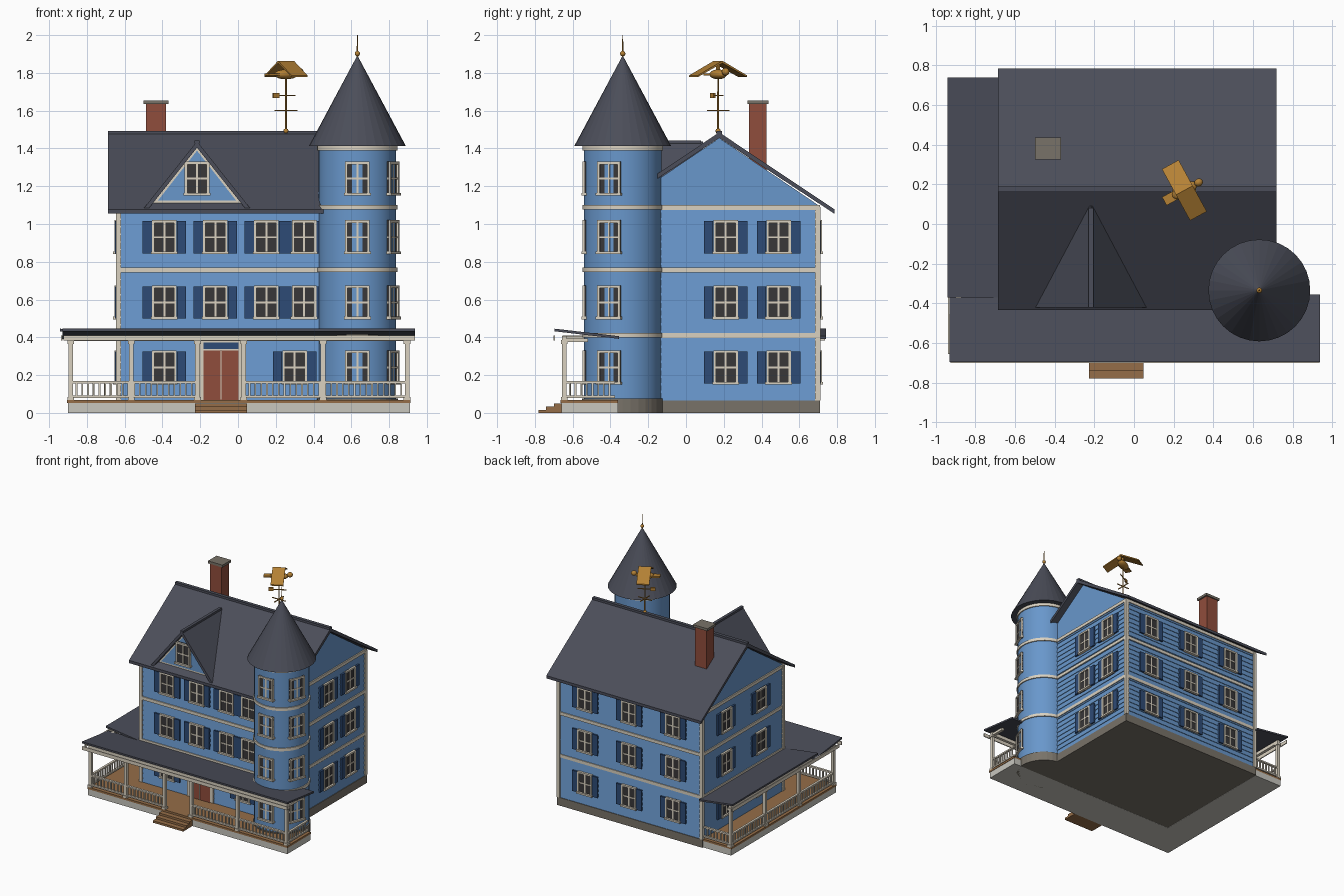
import bpy, bmesh
from math import radians, cos, sin, pi
from mathutils import Matrix, Vector

old = bpy.data.objects.get("Cube")
if old:
    bpy.data.objects.remove(old)

COLOURS = {
    "wall blue": (0.14, 0.31, 0.60), "shutter navy": (0.027, 0.07, 0.18),
    "cream trim": (0.70, 0.64, 0.53), "slate roof": (0.07, 0.075, 0.10),
    "dark glass": (0.04, 0.038, 0.04), "brick red": (0.28, 0.075, 0.045),
    "deck wood": (0.30, 0.155, 0.065), "foundation stone": (0.19, 0.17, 0.14),
    "aged gold": (0.46, 0.22, 0.035), "porch base grey": (0.58, 0.57, 0.52)}
MATS = {}
for label, rgb in COLOURS.items():
    m = bpy.data.materials.new(label)
    m.use_nodes = True
    m.diffuse_color = (*rgb, 1)
    m.node_tree.nodes["Principled BSDF"].inputs["Base Color"].default_value = (*rgb, 1)
    MATS[label] = m
WALL, NAVY, TRIM, ROOF, GLASS, BRICK, WOOD, STONE, GOLD, GREY = MATS
I = Matrix.Identity(4)


def finish(name, bm, mats):
    bmesh.ops.recalc_face_normals(bm, faces=bm.faces[:])
    me = bpy.data.meshes.new(name)
    bm.to_mesh(me)
    bm.free()
    for m in mats:
        me.materials.append(MATS[m])
    ob = bpy.data.objects.new(name, me)
    bpy.context.scene.collection.objects.link(ob)
    return ob


def boxes(name, items, place=I):
    """Each item is (material, low corner, high corner)."""
    bm = bmesh.new()
    mats = list(dict.fromkeys(i[0] for i in items))
    for mat, lo, hi in items:
        lo, hi = Vector(lo), Vector(hi)
        size = Matrix.Diagonal((*(hi - lo), 1))
        n = len(bm.faces)
        bmesh.ops.create_cube(bm, size=1, matrix=place @ Matrix.Translation((lo + hi) / 2) @ size)
        bm.faces.ensure_lookup_table()
        for f in bm.faces[n:]:
            f.material_index = mats.index(mat)
    return finish(name, bm, mats)


def prism(name, mat, profile, axis, a, b):
    """Extrude a profile along x (points are y, z) or along y (points are x, z)."""
    bm = bmesh.new()
    put = (lambda p, t: (t, *p)) if axis == "x" else (lambda p, t: (p[0], t, p[1]))
    face = bm.faces.new([bm.verts.new(put(p, a)) for p in profile])
    new = bmesh.ops.extrude_face_region(bm, geom=[face])["geom"]
    shift = Vector((b - a, 0, 0) if axis == "x" else (0, b - a, 0))
    bmesh.ops.translate(bm, vec=shift, verts=[v for v in new if isinstance(v, bmesh.types.BMVert)])
    return finish(name, bm, [mat])


def cone(name, mat, r1, r2, z1, z2, x, y, seg=32, smooth=False):
    bm = bmesh.new()
    bmesh.ops.create_cone(bm, cap_ends=True, segments=seg, radius1=r1, radius2=r2, depth=z2 - z1,
                          matrix=Matrix.Translation((x, y, (z1 + z2) / 2)))
    ob = finish(name, bm, [mat])
    if smooth:
        for p in ob.data.polygons:
            p.use_smooth = abs(p.normal.z) < 0.9
    return ob


def ball(name, mat, radii, place):
    bm = bmesh.new()
    bmesh.ops.create_uvsphere(bm, u_segments=16, v_segments=10, radius=1,
                              matrix=place @ Matrix.Diagonal((*radii, 1)))
    ob = finish(name, bm, [mat])
    ob.data.shade_smooth()


def facing(x, y, z, deg):
    """Local -y points outward; deg turns it about z."""
    return Matrix.Translation((x, y, z)) @ Matrix.Rotation(radians(deg), 4, "Z")


def window(name, place, shutters=True):
    w, h, t = 0.065, 0.09, 0.014
    items = [(GLASS, (-w, -0.01, -h), (w, 0.03, h)), (TRIM, (-0.005, -0.014, -h), (0.005, 0, h)),
             (TRIM, (-w, -0.014, -0.005), (w, 0, 0.005)),
             (TRIM, (-w - 0.006, -0.026, -h), (w + 0.006, 0.03, -h + t)),
             (TRIM, (-w, -0.02, h - t), (w, 0.03, h))]
    for s in (-1, 1):
        a, b = sorted((s * w, s * (w - t)))
        items.append((TRIM, (a, -0.02, -h), (b, 0.03, h)))
        if shutters:
            a, b = sorted((s * (w + 0.001), s * (w + 0.05)))
            items.append((NAVY, (a, -0.016, -h + 0.005), (b, 0.01, h - 0.005)))
    boxes(name, items, place)


# House body: stone base, overlapping siding courses, gable
X0, X1, Y0, Y1, RY = -0.635, 0.665, -0.35, 0.70, 0.176
boxes("foundation", [(STONE, (X0 - 0.01, Y0 - 0.01, 0), (X1 + 0.01, Y1 + 0.01, 0.066))])
bm = bmesh.new()
COURSES, BASE, TOP = 26, 0.066, 1.1
step = (TOP - BASE) / COURSES
for i in range(COURSES):
    z = BASE + i * step
    low, high = [[bm.verts.new((x, y, zz)) for x, y in (
        (X0 - e, Y0 - e), (X1 + e, Y0 - e), (X1 + e, Y1 + e), (X0 - e, Y1 + e))]
        for e, zz in ((0.005, z), (0, z + step))]
    bm.faces.new(low)
    bm.faces.new(high)
    for k in range(4):
        bm.faces.new((low[k], low[k - 1], high[k - 1], high[k]))
finish("siding_walls", bm, [WALL])
prism("gable_walls", WALL, [(Y0, 1.1), (Y1, 1.1), (RY, 1.455)], "x", X0, X1)

# Trim bands and corner boards
for z in (0.41, 0.757, 1.088):
    boxes("wall_band", [(TRIM, (X0 - 0.01, Y0 - 0.01, z - 0.013), (X1 + 0.01, Y1 + 0.01, z + 0.013))])
for x, y in ((X0, Y0), (X0, Y1), (X1, Y1)):
    sx, sy = (1 if x < 0 else -1), (1 if y < 0 else -1)
    xs, ys = sorted((x - sx * 0.012, x + sx * 0.016)), sorted((y - sy * 0.012, y + sy * 0.016))
    boxes("corner_board", [(TRIM, (xs[0], ys[0], 0.066), (xs[1], ys[1], 1.09))])

# Main roof
for s in (-1, 1):
    e = RY + s * 0.609
    prism("main_roof_slope", ROOF, [(RY, 1.485), (e, 1.078), (e, 1.055), (RY, 1.455)], "x", -0.687, 0.72)
boxes("ridge_cap", [(ROOF, (-0.687, RY - 0.014, 1.465), (0.72, RY + 0.014, 1.493))])

# Dormer
DX = -0.217
prism("dormer_trim", TRIM, [(DX - 0.245, 1.1), (DX + 0.245, 1.1), (DX, 1.41)], "y", -0.385, 0.05)
prism("dormer_face", WALL, [(DX - 0.207, 1.124), (DX + 0.207, 1.124), (DX, 1.388)], "y", -0.391, -0.38)
for s in (-1, 1):
    prism("dormer_roof_slope", ROOF, [(DX, 1.438), (DX + s * 0.282, 1.083), (DX + s * 0.255, 1.083),
                                      (DX, 1.404)], "y", -0.422, 0.09)
boxes("dormer_ridge_cap", [(ROOF, (DX - 0.012, -0.422, 1.425), (DX + 0.012, 0.08, 1.441))])
window("dormer_window", facing(DX, -0.391, 1.24, 0), False)

# Windows on the walls
ROWS = (0.24, 0.585, 0.93)
for i, z in enumerate(ROWS):
    for x in ((-0.39, 0.30) if i == 0 else (-0.39, -0.12, 0.15, 0.35)):
        window("front_window", facing(x, Y0, z, 0))
    for x in (-0.38, 0.02, 0.42):
        window("back_window", facing(x, Y1, z, 180))
    for y in (0.21, 0.49):
        window("left_side_window", facing(X1, y, z, 90))
    for y in (-0.05, 0.40):
        window("right_side_window", facing(X0, y, z, -90))

# Double front door
DC = -0.09
boxes("front_door", [
    (TRIM, (DC - 0.12, Y0 - 0.015, 0.065), (DC + 0.12, Y0, 0.385)),
    (BRICK, (DC - 0.093, Y0 - 0.02, 0.065), (DC + 0.093, Y0, 0.33)),
    (NAVY, (DC - 0.093, Y0 - 0.02, 0.338), (DC + 0.093, Y0, 0.372)),
    (TRIM, (DC - 0.003, Y0 - 0.023, 0.07), (DC + 0.003, Y0, 0.33))])

# Corner tower
TX, TY, TR = 0.632, -0.335, 0.205
cone("tower_base", STONE, TR + 0.01, TR + 0.01, 0, 0.075, TX, TY)
cone("tower_wall", WALL, TR, TR, 0.07, 1.41, TX, TY, 48, True)
for z in (0.41, 0.757, 1.088, 1.4):
    cone("tower_band", TRIM, TR + 0.008, TR + 0.008, z - 0.012, z + 0.012, TX, TY, 48, True)
cone("tower_roof", ROOF, 0.257, 0.004, 1.412, 1.885, TX, TY)
for z in (*ROWS, 1.24):
    for a in (-90, -21):
        r = TR - 0.012
        window("tower_window", facing(TX + r * cos(radians(a)), TY + r * sin(radians(a)), z, a + 90), False)
cone("finial_rod", GOLD, 0.005, 0.002, 1.87, 2.0, TX, TY, 8)
ball("finial_ball", GOLD, (0.014,) * 3, Matrix.Translation((TX, TY, 1.902)))

# Chimney
boxes("chimney", [(BRICK, (-0.487, 0.333, 1.25), (-0.381, 0.427, 1.64)),
                  (STONE, (-0.5, 0.325, 1.635), (-0.368, 0.436, 1.655))])

# Porch deck and steps
PX0, PX1, PY = -0.90, 0.91, -0.66
boxes("porch_base", [(GREY, (PX0, PY, 0), (PX1, Y0 - 0.011, 0.052)),
                     (GREY, (PX0, Y0 - 0.011, 0), (X0 - 0.011, Y1, 0.052))])
boxes("porch_deck", [(WOOD, (PX0 - 0.004, PY - 0.004, 0.052), (PX1 + 0.004, Y0 - 0.011, 0.068)),
                     (WOOD, (PX0 - 0.004, Y0 - 0.011, 0.052), (X0 - 0.011, Y1, 0.068))])
boxes("porch_steps", [(WOOD, (DC - 0.138, PY - 0.04 * (3 - i), 0), (DC + 0.138, PY, 0.0165 * (i + 1)))
                      for i in range(3)])

# Porch roofs tilt up toward their outer edges
prism("front_porch_roof", ROOF, [(-0.355, 0.392), (-0.697, 0.432), (-0.697, 0.446), (-0.355, 0.406)],
      "x", -0.93, 0.938)
prism("side_porch_roof", ROOF, [(X0, 0.392), (-0.942, 0.432), (-0.942, 0.446), (X0, 0.406)], "y", -0.37, 0.74)

# Porch posts, beams and railings
LX, FY, RX, BY = -0.885, -0.645, 0.895, 0.685
POSTS = [(x, FY) for x in (LX, -0.565, -0.215, 0.03, 0.45, RX)] + [(LX, y) for y in (-0.2, 0.24, BY)]
for x, y in POSTS:
    boxes("porch_post", [(TRIM, (x - 0.012, y - 0.012, 0.066), (x + 0.012, y + 0.012, 0.4)),
                         (TRIM, (x - 0.018, y - 0.018, 0.066), (x + 0.018, y + 0.018, 0.085)),
                         (TRIM, (x - 0.018, y - 0.018, 0.365), (x + 0.018, y + 0.018, 0.385))])
boxes("porch_beams", [(TRIM, (LX - 0.012, FY - 0.012, 0.38), (RX + 0.012, FY + 0.012, 0.408)),
                      (TRIM, (LX - 0.012, FY, 0.38), (LX + 0.012, BY + 0.012, 0.408)),
                      (TRIM, (RX - 0.012, FY, 0.375), (RX + 0.012, -0.52, 0.395))])
boxes("porch_fascia", [(TRIM, (-0.925, -0.702, 0.382), (0.937, -0.694, 0.41)),
                       (TRIM, (-0.938, -0.655, 0.382), (-0.93, 0.735, 0.41))])


def railing(name, start, end):
    a, b = Vector(start), Vector(end)
    length = (b - a).length
    d = (b - a) / length
    place = Matrix(((d.x, -d.y, 0, a.x), (d.y, d.x, 0, a.y), (0, 0, 1, 0), (0, 0, 0, 1)))
    items = [(TRIM, (0, -0.009, z), (length, 0.009, z + 0.012)) for z in (0.08, 0.156)]
    n = round(length / 0.031)
    for i in range(1, n):
        u = length * i / n
        items.append((TRIM, (u - 0.0045, -0.0045, 0.085), (u + 0.0045, 0.0045, 0.16)))
    boxes(name, items, place)


railing("front_railing", (LX, FY), (-0.215, FY))
railing("front_railing", (0.03, FY), (RX, FY))
railing("left_end_railing", (RX, FY), (RX, -0.375))
railing("right_side_railing", (LX, FY), (LX, BY))
railing("back_end_railing", (LX, BY), (X0 - 0.01, BY))

# Weathervane with a winged bird
VX, VY = 0.254, 0.17
vane = facing(VX, VY, 0, 28.7)
cone("vane_pole", GOLD, 0.006, 0.004, 1.47, 1.79, VX, VY, 8)
ball("vane_base_ball", GOLD, (0.014,) * 3, Matrix.Translation((VX, VY, 1.492)))
boxes("vane_cross_arms", [(GOLD, (-0.06, -0.003, 1.597), (0.06, 0.003, 1.603)),
                          (GOLD, (-0.003, -0.06, 1.597), (0.003, 0.06, 1.603))], facing(VX, VY, 0, 0))
boxes("vane_arrow", [(GOLD, (-0.07, -0.003, 1.677), (0.055, 0.003, 1.683)),
                     (GOLD, (-0.078, -0.006, 1.668), (-0.042, 0.006, 1.694))], vane)
ball("bird_body", GOLD, (0.07, 0.036, 0.026), vane @ Matrix.Translation((0, 0, 1.792)))
ball("bird_head", GOLD, (0.022, 0.02, 0.02), vane @ Matrix.Translation((0.082, 0, 1.806)))
boxes("bird_tail", [(GOLD, (-0.115, -0.024, 1.785), (-0.05, 0.024, 1.797))], vane)
boxes("bird_back", [(GOLD, (-0.01, -0.006, 1.8), (0.01, 0.006, 1.855))], vane)
for s in (-1, 1):
    wing = prism("bird_wing", GOLD, [(0, 1.864), (s * 0.148, 1.787), (s * 0.148, 1.778), (0, 1.852)],
                 "x", -0.048, 0.048)
    wing.data.transform(vane)
